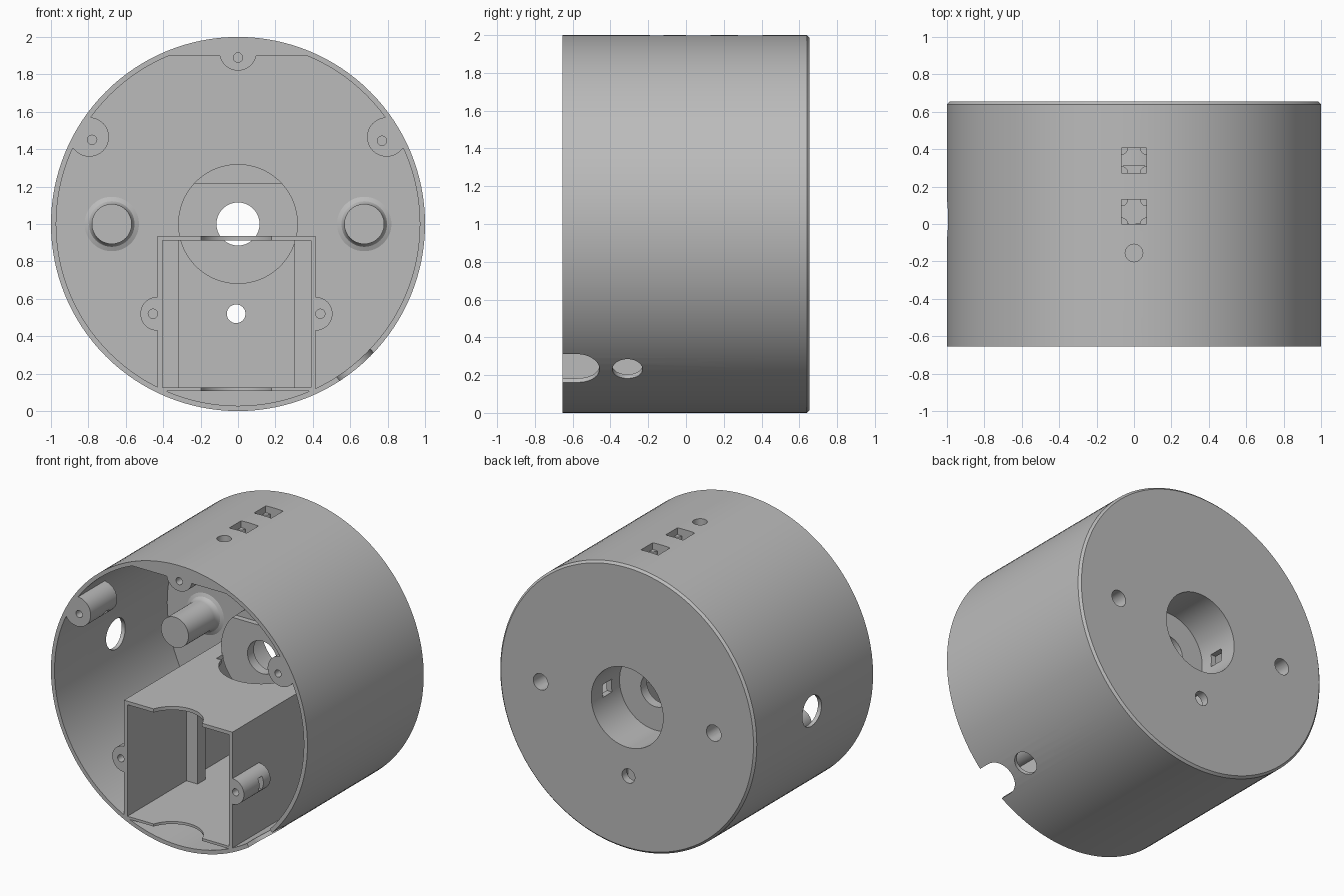
import bpy, bmesh, math
from mathutils import Vector, Matrix

old = bpy.data.objects.get("Cube")
if old:
    bpy.data.objects.remove(old)

grey = bpy.data.materials.new("plain_grey")
grey.use_nodes = True
grey.diffuse_color = (0.5, 0.5, 0.5, 1)
grey.node_tree.nodes["Principled BSDF"].inputs["Base Color"].default_value = (0.5, 0.5, 0.5, 1)

FRONT, BACK, PLATE = -0.655, 0.655, 0.6
parts, cutters = [], []


def finish(bm, name, cutter):
    bmesh.ops.recalc_face_normals(bm, faces=bm.faces)
    mesh = bpy.data.meshes.new(name)
    bm.to_mesh(mesh)
    bm.free()
    ob = bpy.data.objects.new(name, mesh)
    bpy.context.collection.objects.link(ob)
    ob.hide_render = cutter
    (cutters if cutter else parts).append(ob)
    return ob


def lathe(name, profile, x=0, z=1, closed=False, steps=128, cutter=False):
    """Spin (radius, y) points about an axis parallel to y."""
    bm = bmesh.new()
    vs = [bm.verts.new((x + r, y, z)) for r, y in profile]
    for a, b in zip(vs, vs[1:] + vs[:1] if closed else vs[1:]):
        bm.edges.new((a, b))
    bmesh.ops.spin(bm, geom=bm.verts[:] + bm.edges[:], cent=(x, 0, z), axis=(0, 1, 0),
                   angle=math.tau, steps=steps)
    bmesh.ops.remove_doubles(bm, verts=bm.verts, dist=0.0005)
    return finish(bm, name, cutter)


def rod(name, r, start, end, cutter=False, sides=40):
    a, b = Vector(start), Vector(end)
    bm = bmesh.new()
    m = Matrix.Translation((a + b) / 2) @ (b - a).to_track_quat('Z', 'Y').to_matrix().to_4x4()
    bmesh.ops.create_cone(bm, cap_ends=True, segments=sides, radius1=r, radius2=r,
                          depth=(b - a).length, matrix=m)
    return finish(bm, name, cutter)


def block(name, lo, hi, cutter=False, turn=None):
    lo, hi = Vector(lo), Vector(hi)
    bm = bmesh.new()
    m = Matrix.Translation((lo + hi) / 2) @ Matrix.Diagonal((*(hi - lo), 1))
    bmesh.ops.create_cube(bm, size=1, matrix=turn @ m if turn else m)
    return finish(bm, name, cutter)


def boolean(ob, tools, operation='DIFFERENCE'):
    for tool in tools:
        mod = ob.modifiers.new("cut", 'BOOLEAN')
        mod.operation, mod.object, mod.solver = operation, tool, 'EXACT'


# Housing: outer wall, back plate and hollow hub in one turned profile
housing = lathe("housing", [
    (0.115, 0.27), (0.32, 0.27), (0.32, PLATE), (0.972, PLATE), (0.972, FRONT), (1, FRONT),
    (1, 0.64), (0.985, BACK), (0.28, BACK), (0.28, 0.34), (0.115, 0.34)], closed=True)

# Flat thickening under the crown of the wall
bm = bmesh.new()
half = math.acos(0.9 / 0.985)
arc = [half * (1 - i / 12) for i in range(25)]
face = bm.faces.new([bm.verts.new((0.985 * math.sin(a), FRONT, 1 + 0.985 * math.cos(a))) for a in arc])
ext = bmesh.ops.extrude_face_region(bm, geom=[face])
bmesh.ops.translate(bm, vec=(0, 0.61 - FRONT, 0),
                    verts=[v for v in ext["geom"] if isinstance(v, bmesh.types.BMVert)])
crown = finish(bm, "crown_flat", False)

# Crown openings: two square windows with corner pads, one round hole
crown_cuts = [rod("crown_hole_cut", 0.047, (0, -0.155, 1.8), (0, -0.155, 2.1), True)]
for y in (0.34, 0.065):
    crown_cuts.append(block("window_cut", (-0.068, y - 0.066, 1.8), (0.068, y + 0.066, 2.1), True))
    for sx in (-1, 1):
        for sy in (-1, 1):
            px, py = sx * 0.068, y + sy * 0.066
            rod("window_corner_pad", 0.036, (px, py, 1.905), (px, py, 1.95), sides=24)
boolean(crown, crown_cuts)
boolean(housing, crown_cuts)

# Side openings: round hole on one side, cable hole and open slot low on the other
radial = Vector((0.64, 0, -0.77)).normalized()


def radial_rod(y, r):
    base = Vector((0, y, 1))
    return rod("cable_cut", r, base + radial * 0.9, base + radial * 1.1, True)


turn = Matrix.Translation((0, 0, 1)) @ radial.to_track_quat('Z', 'Y').to_matrix().to_4x4()
slot_box = block("slot_cut", (-0.117, -0.8, 0.9), (0.117, -0.575, 1.1), True)
# Turn the slot cutter about the housing axis so that it points along the cable direction
slot_box.data.transform(Matrix.Translation((0, 0, 1)) @
                        Matrix.Rotation(math.atan2(radial.x, radial.z), 4, 'Y'))
boolean(housing, [rod("side_hole_cut", 0.107, (-1.1, 0.025, 1), (-0.9, 0.025, 1), True),
                  radial_rod(-0.31, 0.08), radial_rod(-0.575, 0.117), slot_box])

# Hub details: stepped top and small side ports
boolean(housing, [block("hub_step_cut", (-0.4, 0.2, 1.22), (0.4, 0.31, 1.4), True),
                  rod("plate_hole_cut", 0.05, (-0.01, 0.5, 0.52), (-0.01, 0.8, 0.52), True)])
for sx in (-1, 1):
    port = block("hub_port_cut", (sx * 0.3 - 0.07, 0.43, 0.95), (sx * 0.3 + 0.07, 0.53, 1.04), True)
    boolean(housing, [port])

# Mounting posts with flared feet, bored from behind
for side, x in (("right", -0.675), ("left", 0.675)):
    post = lathe(side + "_post", [(0, 0.26), (0.107, 0.26), (0.107, 0.55), (0.111, 0.575),
                                  (0.122, 0.59), (0.15, 0.602), (0.15, 0.62), (0, 0.62)], x=x, steps=48)
    bore = rod("post_bore_cut", 0.057, (x, 0.36, 1), (x, 0.8, 1), True)
    boolean(post, [bore])
    boolean(housing, [bore])

# Compartment: a rectangular sleeve with scalloped front edges
sleeve = block("compartment", (-0.43, FRONT, 0.108), (0.415, 0.62, 0.937))
boolean(sleeve, [
    block("sleeve_cut", (-0.403, -0.8, 0.126), (0.39, 0.8, 0.912), True),
    rod("finger_cut", 0.2, (-0.01, -0.72, 0), (-0.01, -0.72, 1.1), True),
    rod("wire_opening_cut", 0.27, (-0.01, 0.27, 0.8), (-0.01, 0.27, 1.1), True),
    rod("hub_clearance_cut", 0.315, (0, 0.2, 1), (0, 0.8, 1), True, sides=128)])
for side, x in (("right", -0.41), ("left", 0.303)):
    block(side + "_stop_pillar", (x, 0, 0.118), (x + 0.095, 0.09, 0.925))

# Screw bosses: boss centre and radius, screw hole, nut slot
envelope = rod("envelope", 0.99, (0, -0.9, 1), (0, 0.9, 1), True, sides=128)
sleeve_gap = block("boss_sleeve_cut", (-0.41, -0.9, 0.2), (0.395, 0.5, 0.9), True)
bosses = [("top", 0, 1.92, 0.1, 0, 1.89), ("upper_right", -0.795, 1.465, 0.105, -0.78, 1.45),
          ("upper_left", 0.795, 1.465, 0.105, 0.77, 1.445),
          ("lower_right", -0.432, 0.52, 0.09, -0.455, 0.52),
          ("lower_left", 0.415, 0.52, 0.09, 0.44, 0.52)]
for name, x, z, r, hx, hz in bosses:
    boss = rod(name + "_boss", r, (x, FRONT, z), (x, -0.36, z))
    boolean(boss, [envelope], 'INTERSECT')
    hole = rod("screw_cut", 0.025, (hx, -0.8, hz), (hx, -0.4, hz), True, sides=20)
    inward = Vector((hx - x, 0, hz - z)).normalized() * 0.07
    c = Vector((x, -0.46, z)) + inward
    size = Vector((0.045, 0.022, 0.045))
    tools = [hole, block("nut_cut", c - size, c + size, True)]
    if name.startswith("lower"):
        tools.append(sleeve_gap)
    else:
        boolean(housing, [hole])
    if name == "top":
        boolean(crown, [hole])
    boolean(boss, tools)

# Bake the cuts, then colour and shade every part
bpy.context.view_layer.update()
graph = bpy.context.evaluated_depsgraph_get()
baked = [(ob, bpy.data.meshes.new_from_object(ob.evaluated_get(graph))) for ob in parts]
for ob, mesh in baked:
    ob.modifiers.clear()
    ob.data = mesh
    mesh.materials.clear()
    mesh.materials.append(grey)
for ob in cutters:
    bpy.data.objects.remove(ob)
bpy.ops.object.select_all(action='DESELECT')
for ob in parts:
    ob.select_set(True)
bpy.context.view_layer.objects.active = housing
bpy.ops.object.shade_smooth_by_angle(angle=math.radians(30))
